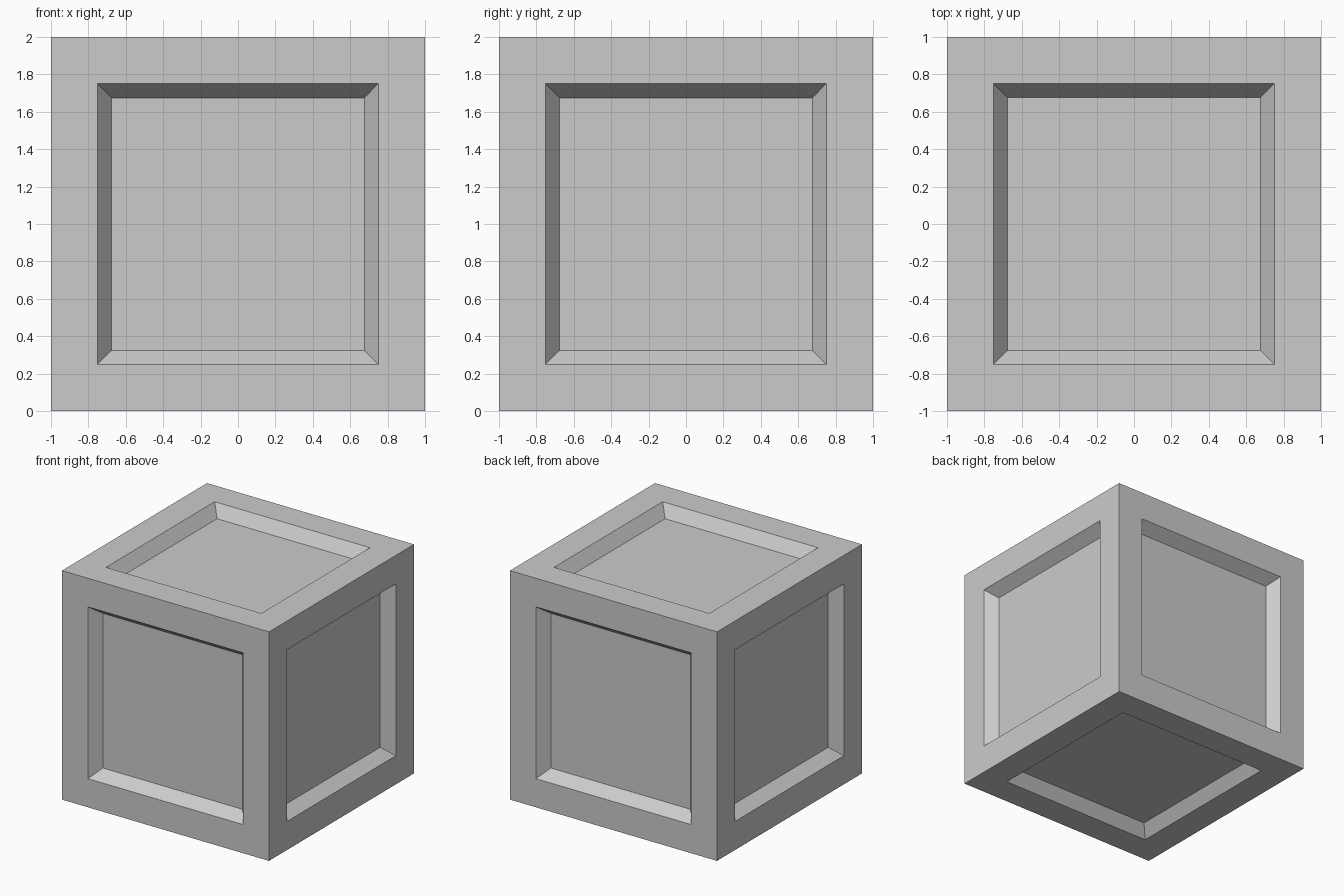
import bpy, bmesh

if "Cube" in bpy.data.objects:
    bpy.data.objects.remove(bpy.data.objects["Cube"])

# Crate: cube with a bevelled recessed panel on all six sides
bm = bmesh.new()
bmesh.ops.create_cube(bm, size=2.0)
bmesh.ops.translate(bm, verts=bm.verts, vec=(0, 0, 1))
bm.normal_update()
panels = list(bm.faces)

# Flat frame border
bmesh.ops.inset_individual(bm, faces=panels, thickness=0.25, use_even_offset=True)

# Sloped walls: shrink each panel and push it inward
for face in panels:
    face.normal_update()
bmesh.ops.inset_individual(bm, faces=panels, thickness=0.075, use_even_offset=True)
for face in panels:
    face.normal_update()
    bmesh.ops.translate(bm, verts=face.verts, vec=face.normal * -0.1)
bm.normal_update()

mesh = bpy.data.meshes.new("panelled_crate")
bm.to_mesh(mesh)
bm.free()
crate = bpy.data.objects.new("panelled_crate", mesh)
bpy.context.collection.objects.link(crate)
